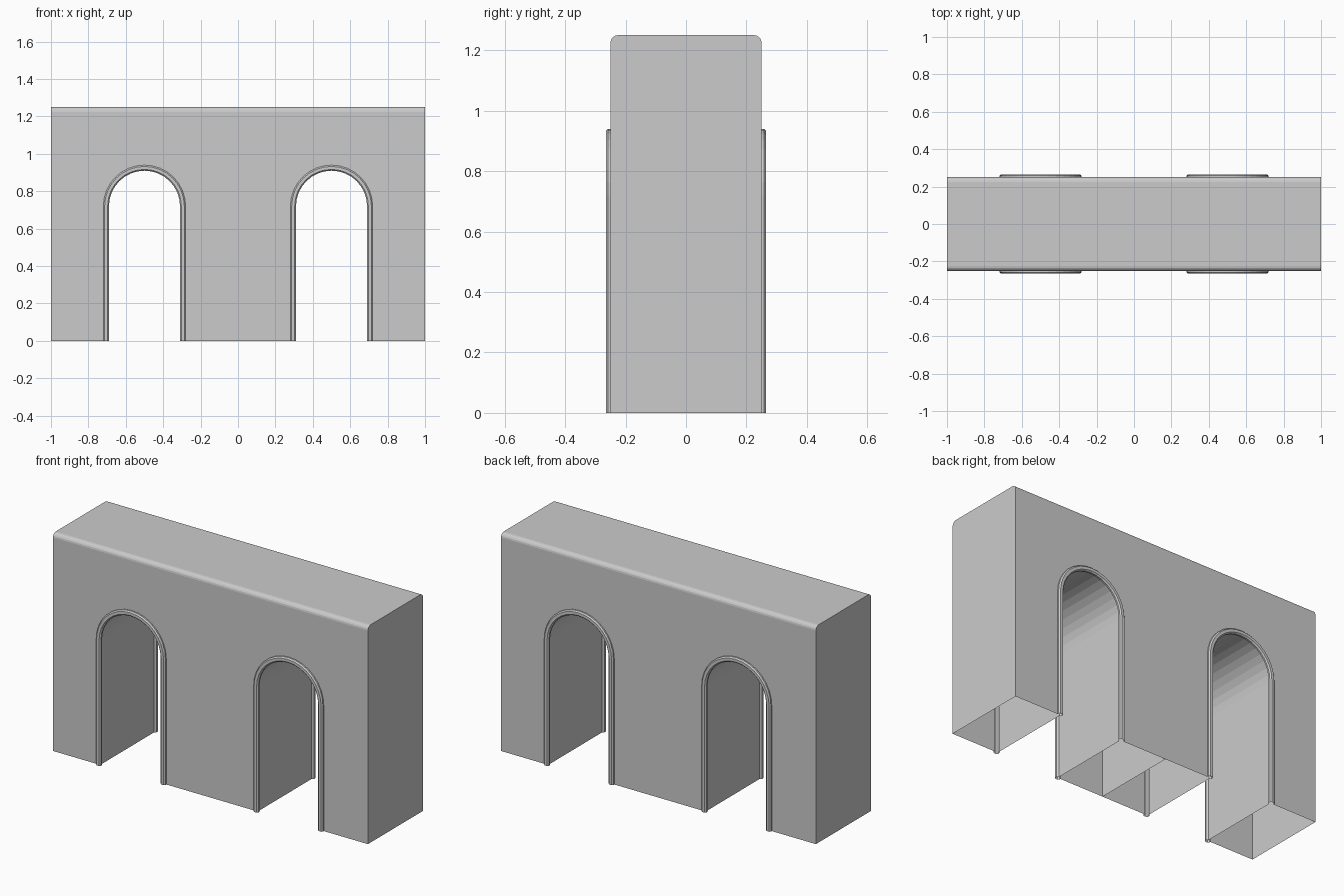
import bpy, bmesh
from math import sin, cos, pi

if "Cube" in bpy.data.objects:
    bpy.data.objects.remove(bpy.data.objects["Cube"])

HALF, DEPTH, TOP, ROUND = 0.5, 0.25, 1.25, 0.025   # one wall module
SPRING, SEGS = 0.72, 16                            # arch springing height, facets


def arch(r, y):
    """Doorway outline of half-width r at depth y."""
    arc = [(-r * cos(pi * i / SEGS), y, SPRING + r * sin(pi * i / SEGS))
           for i in range(SEGS + 1)]
    return [(-r, y, 0)] + arc + [(r, y, 0)]


def strip(bm, a, b):
    """Quads joining two equally long point rows."""
    va, vb = [bm.verts.new(p) for p in a], [bm.verts.new(p) for p in b]
    for i in range(len(a) - 1):
        bm.faces.new((va[i], va[i + 1], vb[i + 1], vb[i]))


def ngon(bm, pts):
    bm.faces.new([bm.verts.new(p) for p in pts])


bm = bmesh.new()

# Front and back wall faces with the doorway outline
for s in (-1, 1):
    y, z = s * DEPTH, TOP - ROUND
    ngon(bm, [(-HALF, y, 0)] + arch(0.22, y) +
         [(HALF, y, 0), (HALF, y, z), (-HALF, y, z)])

# Rounded top and the two end walls
edge = [(DEPTH - ROUND + ROUND * cos(pi / 2 * i / 4),
         TOP - ROUND + ROUND * sin(pi / 2 * i / 4)) for i in range(5)]
top = [(-y, z) for y, z in edge] + edge[::-1]
strip(bm, [(-HALF, y, z) for y, z in top], [(HALF, y, z) for y, z in top])
for x in (-HALF, HALF):
    ngon(bm, [(x, -DEPTH, 0)] + [(x, y, z) for y, z in top] + [(x, DEPTH, 0)])

# Raised trim and tunnel lining, swept as one section (half-width, depth)
half = [(0.22, 0.25), (0.22, 0.258), (0.213, 0.265), (0.197, 0.265),
        (0.19, 0.258), (0.19, 0.248), (0.20, 0.24)]
section = [(r, -y) for r, y in half] + half[::-1]
for a, b in zip(section, section[1:]):
    strip(bm, arch(*a), arch(*b))

# The underside stays open
bmesh.ops.remove_doubles(bm, verts=bm.verts, dist=0.0005)
bmesh.ops.recalc_face_normals(bm, faces=bm.faces)
mesh = bpy.data.meshes.new("arch_wall")
bm.to_mesh(mesh)
bm.free()

# Two identical modules side by side
for name, x in (("arch_wall_left", -HALF), ("arch_wall_right", HALF)):
    ob = bpy.data.objects.new(name, mesh)
    ob.location.x = x
    bpy.context.collection.objects.link(ob)
